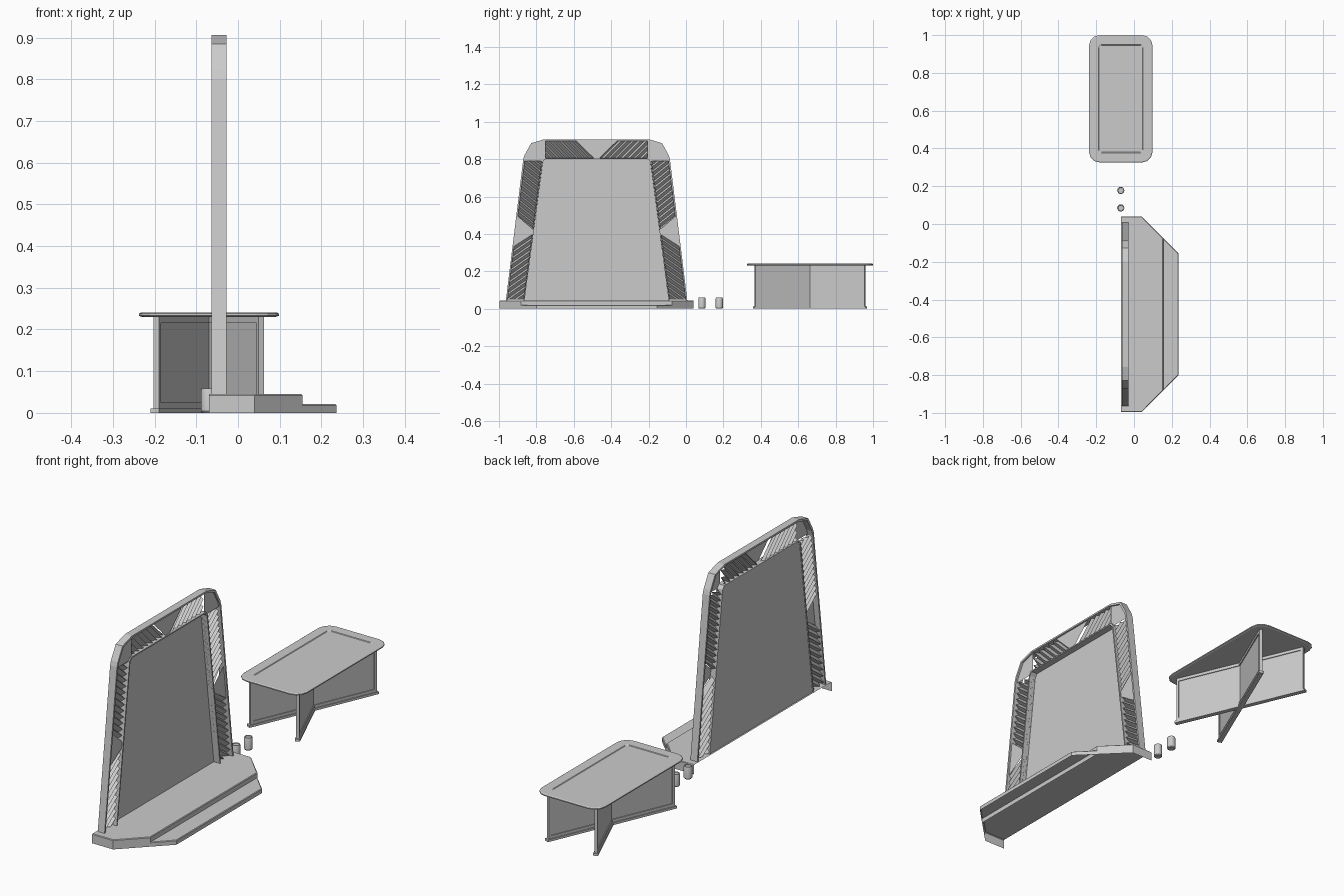
import bpy, bmesh, math
from mathutils import Vector

if "Cube" in bpy.data.objects:
    bpy.data.objects.remove(bpy.data.objects["Cube"])

CY = -0.478  # centre line of the screen along y


def make(name, verts, faces):
    me = bpy.data.meshes.new(name)
    me.from_pydata(verts, [], faces)
    bm = bmesh.new()
    bm.from_mesh(me)
    bmesh.ops.recalc_face_normals(bm, faces=bm.faces)
    bm.to_mesh(me)
    bm.free()
    ob = bpy.data.objects.new(name, me)
    bpy.context.collection.objects.link(ob)
    return ob


def box(name, size, loc, rot=0):
    x, y, z = (s / 2 for s in size)
    v = [(a, b, c) for a in (-x, x) for b in (-y, y) for c in (-z, z)]
    f = [(0, 1, 3, 2), (4, 6, 7, 5), (0, 4, 5, 1), (2, 3, 7, 6), (0, 2, 6, 4), (1, 5, 7, 3)]
    ob = make(name, v, f)
    ob.location, ob.rotation_euler.z = loc, rot
    return ob


def loft(name, rings, cap_first=True, cap_last=True):
    n = len(rings[0])
    v = [p for r in rings for p in r]
    f = [(k * n + i, k * n + (i + 1) % n, (k + 1) * n + (i + 1) % n, (k + 1) * n + i)
         for k in range(len(rings) - 1) for i in range(n)]
    if cap_first:
        f.append(tuple(range(n)))
    if cap_last:
        f.append(tuple(range((len(rings) - 1) * n, len(rings) * n)))
    return make(name, v, f)


# stepped base: open shell without back wall or bottom
def base_tier(name, x0, x1, z):
    def half(x):
        return 0.518 - max(0, x - 0.04)
    xs = sorted({x0, max(x0, 0.04), x1})
    path = [(x, CY + half(x)) for x in xs] + [(x, CY - half(x)) for x in reversed(xs)]
    n = len(path)
    b = 0.003
    low = [(x, y, 0) for x, y in path]
    mid = [(x, y, z - b) for x, y in path]
    top = [(x - (b if x == x1 else 0), y - b * (1 if y > CY else -1), z) for x, y in path]
    f = [(k * n + i, k * n + i + 1, (k + 1) * n + i + 1, (k + 1) * n + i)
         for k in (0, 1) for i in range(n - 1)]
    f.append(tuple(range(2 * n, 3 * n)))
    make(name, low + mid + top, f)


base_tier("base_platform", -0.07, 0.155, 0.045)
base_tier("base_front_step", 0.155, 0.236, 0.021)


# arch-shaped bands around the screen
def mirrored(half):
    return [(u, z) for u, z in half] + [(-u, z) for u, z in reversed(half)]


def arch(name, outer, inner, x0, x1):
    a, b = mirrored(outer), mirrored(inner)
    loft(name, [[(x0, CY + p[0], p[1]), (x1, CY + p[0], p[1]),
                 (x1, CY + q[0], q[1]), (x0, CY + q[0], q[1])] for p, q in zip(a, b)])


OUT = [(0.485, 0.045), (0.392, 0.80), (0.385, 0.822), (0.35, 0.885), (0.28, 0.906)]
INN = [(0.385, 0.045), (0.288, 0.785), (0.275, 0.80)]
arch("outer_frame", OUT, [(u - 0.008, z - (0.008 if z > 0.5 else 0)) for u, z in OUT], -0.064, -0.028)
arch("inner_frame", [(u + 0.006, z + (0.006 if z > 0.5 else 0)) for u, z in INN], INN, -0.064, -0.03)
pts = mirrored(INN)
make("screen_panel", [(-0.062, CY + u, z) for u, z in pts], [tuple(range(len(pts)))])


def I(z):
    return (0.385 - 0.132 * (z - 0.045), z)


def O(z):
    return (0.483 - 0.123 * (z - 0.045), z)


# louvred cells: a flat polygon cut in strips and folded into a sawtooth
PITCH, FRAC = 0.024, 0.35


def louvre(name, poly, direction, side):
    bm = bmesh.new()
    bm.faces.new([bm.verts.new((0, u, z)) for u, z in poly])
    d = Vector((0, *direction)).normalized()
    n = Vector((0, -d.z, d.y))
    lo = min(n.dot(v.co) for v in bm.verts)
    hi = max(n.dot(v.co) for v in bm.verts)
    for k in range(int((hi - lo) / PITCH) + 1):
        for fr in (0, FRAC):
            bmesh.ops.bisect_plane(bm, geom=bm.verts[:] + bm.edges[:] + bm.faces[:],
                                   plane_co=n * (lo + (k + fr) * PITCH), plane_no=n)
    for v in bm.verts:
        t = ((n.dot(v.co) - lo) / PITCH + 1e-4) % 1
        w = t / FRAC if t < FRAC else (1 - t) / (1 - FRAC)
        v.co.x = -0.038 - 0.022 * max(0, min(1, w))
        v.co.y = CY + side * v.co.y
    me = bpy.data.meshes.new(name)
    bm.to_mesh(me)
    bm.free()
    bpy.context.collection.objects.link(bpy.data.objects.new(name, me))


def plate(name, poly, side):
    make(name, [(-0.036, CY + side * u, z) for u, z in poly], [tuple(range(len(poly)))])


for side, tag in ((1, "right"), (-1, "left")):
    louvre(f"upper_louvre_{tag}", [I(0.42), O(0.5), O(0.79), I(0.79)], (0.1, 0.08), side)
    louvre(f"lower_louvre_{tag}", [I(0.05), O(0.05), O(0.33), I(0.40)], (0.1, -0.07), side)
    louvre(f"top_louvre_{tag}", [(0.01, 0.80), (0.272, 0.80), (0.272, 0.902), (0.115, 0.902)], (1, 1), side)
    plate(f"leg_plate_{tag}", [I(0.40), O(0.33), O(0.5), I(0.42)], side)
    plate(f"corner_plate_{tag}", [(0.272, 0.80), I(0.79), O(0.79), (0.384, 0.822), (0.349, 0.884),
                                  (0.28, 0.903), (0.272, 0.903)], side)
plate("top_centre_plate", [(-0.01, 0.80), (0.01, 0.80), (0.115, 0.902), (-0.115, 0.902)], 1)


# table
TX, TY = -0.07, 0.663


def rounded(hx, hy, r, z, seg=3):
    out = []
    for q, (sx, sy) in enumerate(((1, 1), (-1, 1), (-1, -1), (1, -1))):
        for i in range(seg + 1):
            a = math.pi / 2 * (q + i / seg)
            out.append((TX + sx * (hx - r) + r * math.cos(a), TY + sy * (hy - r) + r * math.sin(a), z))
    return out


loft("table_top", [rounded(0.160, 0.330, 0.05, 0.230), rounded(0.168, 0.337, 0.055, 0.233),
                   rounded(0.168, 0.337, 0.055, 0.238), rounded(0.163, 0.332, 0.052, 0.241),
                   rounded(0.118, 0.286, 0.012, 0.241), rounded(0.115, 0.283, 0.012, 0.2385)])

# crossed leg panels with border frames and foot bars
L = 0.64
for s, tag in ((1, "a"), (-1, "b")):
    ang = s * math.atan2(0.595, 0.255)
    dx, dy = math.cos(ang), math.sin(ang)
    box(f"leg_panel_{tag}", (L, 0.006, 0.22), (TX, TY, 0.12), ang)
    box(f"leg_top_rail_{tag}", (L, 0.014, 0.014), (TX, TY, 0.223), ang)
    box(f"leg_low_rail_{tag}", (L, 0.014, 0.014), (TX, TY, 0.018), ang)
    box(f"foot_bar_{tag}", (L + 0.016, 0.022, 0.011), (TX, TY, 0.0055), ang)
    for e in (-1, 1):
        box(f"leg_post_{tag}", (0.012, 0.014, 0.22), (TX + e * dx * (L / 2 - 0.006),
                                                     TY + e * dy * (L / 2 - 0.006), 0.12), ang)


# two small cans
def circle(y, r, z):
    return [(TX + r * math.cos(i * math.pi / 8), y + r * math.sin(i * math.pi / 8), z) for i in range(16)]


for y in (0.085, 0.178):
    ob = loft("can", [circle(y, r, z) for r, z in
                      ((0.016, 0), (0.019, 0.004), (0.019, 0.054), (0.017, 0.059), (0.015, 0.059), (0.014, 0.056))])
    bpy.context.view_layer.objects.active = ob
    ob.select_set(True)
    bpy.ops.object.shade_smooth_by_angle()
    ob.select_set(False)
